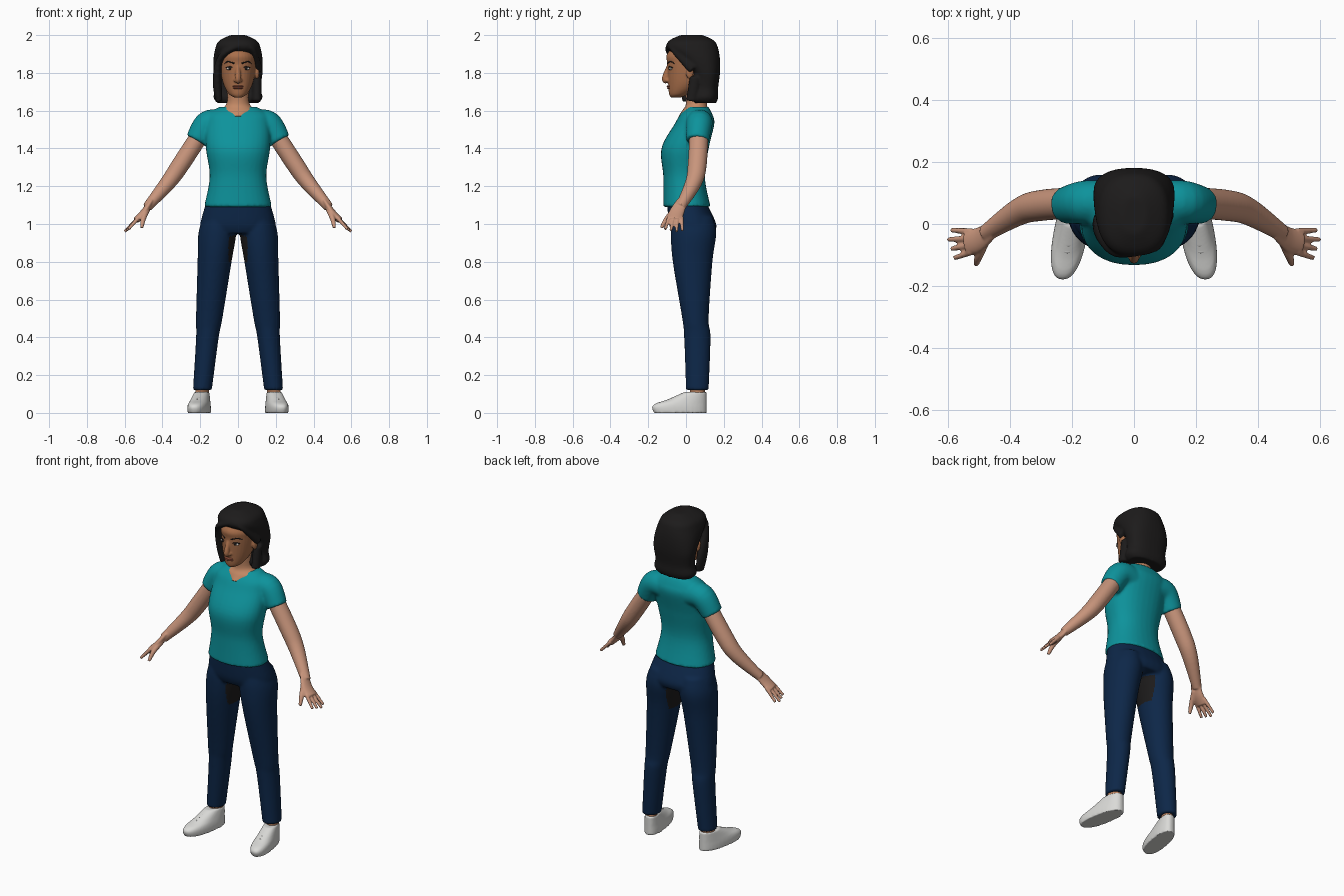
import bpy, bmesh, math
from mathutils import Vector, Matrix

if "Cube" in bpy.data.objects:
    bpy.data.objects.remove(bpy.data.objects["Cube"])


def material(name, *rgb):
    mat = bpy.data.materials.new(name)
    mat.use_nodes = True
    mat.diffuse_color = (*rgb, 1)
    mat.node_tree.nodes["Principled BSDF"].inputs["Base Color"].default_value = (*rgb, 1)
    return mat


ARM_SKIN = material("arm skin", .58, .3, .2)
FACE_SKIN = material("face skin", .4, .16, .07)
NECK_SKIN = material("neck skin", .55, .25, .13)
TEAL = material("teal cotton", .004, .29, .33)
NAVY = material("navy denim", .004, .02, .065)
BLACK = material("soft black", .012, .011, .011)
WHITE = material("shoe white", .7, .7, .68)
LACE = material("lace grey", .5, .5, .49)
EYE_WHITE = material("eye white", .65, .6, .55)
LIP = material("lip", .33, .09, .05)

SIDES = ((1, "left"), (-1, "right"))


def spline(rows, steps=6):
    """Smooth a list of number rows with Catmull-Rom interpolation."""
    knots = [Vector(row) for row in rows]
    last = len(knots) - 1
    smooth = []
    for i in range(last):
        before, start, end, after = (knots[min(max(i + k, 0), last)] for k in (-1, 0, 1, 2))
        start_slope, end_slope = (end - before) / 2, (after - start) / 2
        for k in range(steps):
            t = k / steps
            blend = t * t * (3 - 2 * t)
            smooth.append(start.lerp(end, blend) + start_slope * (t * (1 - t) ** 2)
                          - end_slope * (t * t * (1 - t)))
    return smooth + [knots[-1]]


def unit_ring(power=1, count=32):
    """Points of a circle; a power below one makes it boxier."""
    for i in range(count):
        angle = math.tau * i / count
        yield tuple(math.copysign(abs(v) ** power, v) for v in (math.cos(angle), math.sin(angle)))


def bridge(bm, rings):
    """Join rings of points into a closed skin."""
    loops = [[bm.verts.new(point) for point in ring] for ring in rings]
    for lower, upper in zip(loops, loops[1:]):
        for i in range(len(lower)):
            bm.faces.new((lower[i - 1], lower[i], upper[i], upper[i - 1]))
    bm.faces.new(loops[0])
    bm.faces.new(loops[-1])


def levels(bm, rows, centre=lambda y, z: 0, power=1):
    """Horizontal sections given as height, half width, front y, back y."""
    rings = []
    for z, width, front, back in spline(rows):
        ring = []
        for u, v in unit_ring(power):
            y = (front + back) / 2 + v * (back - front) / 2
            ring.append((centre(y, z) + width * u, y, z))
        rings.append(ring)
    bridge(bm, rings)


def tube(bm, rows, side=1, flat=1):
    """Sections across a path given as x, y, z, radius."""
    rows = spline(rows)
    points = [Vector((side * x, y, z)) for x, y, z, radius in rows]
    last = len(points) - 1
    rings = []
    for i, point in enumerate(points):
        along = (points[min(i + 1, last)] - points[max(i - 1, 0)]).normalized()
        wide = Vector((0, 1, 0))
        wide = (wide - along * along.dot(wide)).normalized()
        thin = along.cross(wide) * flat
        rings.append([point + (wide * u + thin * v) * rows[i][3] for u, v in unit_ring()])
    bridge(bm, rings)


def ball(bm, centre, size):
    bmesh.ops.create_uvsphere(bm, u_segments=24, v_segments=14, radius=1,
                              matrix=Matrix.Translation(centre) @ Matrix.Diagonal((*size, 1)))


def finish(name, bm, mat, voxel=0, smooth=3):
    """Make the object; with a voxel size, fuse its pieces into one skin."""
    bmesh.ops.recalc_face_normals(bm, faces=bm.faces)
    mesh = bpy.data.meshes.new(name)
    bm.to_mesh(mesh)
    bm.free()
    obj = bpy.data.objects.new(name, mesh)
    bpy.context.collection.objects.link(obj)
    if voxel:
        fuse = obj.modifiers.new("fuse", 'REMESH')
        fuse.mode, fuse.voxel_size = 'VOXEL', voxel
        soften = obj.modifiers.new("soften", 'SMOOTH')
        soften.factor, soften.iterations = .5, smooth
        depsgraph = bpy.context.evaluated_depsgraph_get()
        fused = bpy.data.meshes.new_from_object(obj.evaluated_get(depsgraph))
        obj.modifiers.clear()
        obj.data = fused
    obj.data.materials.clear()
    obj.data.materials.append(mat)
    obj.data.polygons.foreach_set("use_smooth", [True] * len(obj.data.polygons))
    return obj


# Shirt: torso and both sleeves
bm = bmesh.new()
levels(bm, [(1.09, .18, -.12, .13), (1.25, .15, -.12, .1), (1.4, .17, -.13, .12),
            (1.53, .17, -.06, .15), (1.58, .16, -.03, .14), (1.62, .1, .01, .12)], power=.9)
for side, label in SIDES:
    tube(bm, [(.08, .07, 1.53, .07), (.16, .07, 1.53, .07), (.22, .06, 1.44, .06)], side)
finish("shirt", bm, TEAL, voxel=.009)

# Trousers: hips and two leaning legs
bm = bmesh.new()
levels(bm, [(1.11, .17, -.1, .11), (1, .2, -.09, .16), (.95, .19, -.07, .15)], power=.9)
for side, label in SIDES:
    levels(bm, [(1.04, .08, -.07, .14), (.95, .1, -.08, .16), (.8, .09, -.07, .14),
                (.5, .07, -.02, .12), (.4, .06, -.01, .13), (.12, .05, 0, .12)],
           centre=lambda y, z: side * (.2 - z * .095))
trousers = finish("trousers", bm, NAVY, voxel=.009)

# Dark inner thigh panels
trousers.data.materials.append(BLACK)
for face in trousers.data.polygons:
    x, y, z = face.center
    faces_inward = face.normal.x * x < 0 and abs(face.normal.x) > .7
    if faces_inward and .8 < z < .95 and abs(x) < .05:
        face.material_index = 1

# Arms with hands
for side, label in SIDES:
    bm = bmesh.new()
    tube(bm, [(.17, .07, 1.52, .05), (.3, .06, 1.32, .05), (.37, .04, 1.22, .044),
              (.48, -.03, 1.09, .027)], side, flat=.95)
    tube(bm, [(.46, -.02, 1.12, .03), (.5, -.05, 1.06, .04), (.54, -.06, 1.02, .04)], side, flat=.45)
    for finger in range(4):
        root = Vector((.525, finger * .022 - .09, 1.035, .011))
        tip = Vector((.6 - abs(finger - 2) * .01, finger * .03 - .11, .96 + abs(finger - 2) * .006, .008))
        tube(bm, [root, tip], side)
    tube(bm, [(.48, -.05, 1.08, .017), (.5, -.1, 1.03, .014), (.51, -.13, .98, .009)], side)
    finish(label + "_arm", bm, ARM_SKIN, voxel=.005)

# Ankles, shoes and laces, with the toes turned out
for side, label in SIDES:
    def splay(y, z):
        return side * (.2 - y * .17)

    bm = bmesh.new()
    levels(bm, [(.05, .035, .02, .1), (.16, .035, .02, .1)], centre=splay)
    finish(label + "_ankle", bm, NECK_SKIN)

    bm = bmesh.new()
    levels(bm, [(0, .055, -.17, .11), (.03, .055, -.18, .11), (.05, .052, -.16, .11),
                (.07, .047, -.1, .11), (.11, .038, -.01, .11)], centre=splay, power=.85)
    finish(label + "_shoe", bm, WHITE, voxel=.006)

    bm = bmesh.new()
    for lace in range(4):
        y, z = lace * .022 - .09, lace * .009 + .07
        middle = abs(splay(y, z))
        tube(bm, [(middle + step * .025, y, z - abs(step) * .01, .005) for step in (-1, 0, 1)], side)
    finish(label + "_laces", bm, LACE)

# Neck flaring into the scooped neckline
bm = bmesh.new()
levels(bm, [(1.57, .04, -.04, .06), (1.6, .09, -.02, .11), (1.64, .06, 0, .11), (1.74, .06, -.01, .1)])
finish("neck", bm, NECK_SKIN)

# Head with nose and ears
bm = bmesh.new()
levels(bm, [(1.67, .02, -.08, -.03), (1.69, .05, -.09, .02), (1.75, .08, -.095, .1),
            (1.85, .095, -.1, .13), (1.9, .09, -.1, .13), (1.97, .04, -.04, .08)])
tube(bm, [(0, -.09, 1.84, .01), (0, -.11, 1.77, .018), (0, -.1, 1.75, .01)], flat=.9)
for side, label in SIDES:
    ball(bm, (side * .1, .02, 1.8), (.013, .02, .033))
    ball(bm, (side * .014, -.1, 1.76), (.01, .012, .009))
finish("head", bm, FACE_SKIN, voxel=.005, smooth=2)

# Eyes, lashes and brows
for side, label in SIDES:
    bm = bmesh.new()
    ball(bm, (side * .043, -.08, 1.823), (.019, .01, .008))
    finish(label + "_eye", bm, EYE_WHITE)

    bm = bmesh.new()
    ball(bm, (side * .043, -.085, 1.823), (.009, .008, .008))
    tube(bm, [(.024, -.09, 1.828, .004), (.043, -.087, 1.833, .004), (.064, -.072, 1.827, .004)], side, flat=.6)
    finish(label + "_iris_and_lashes", bm, BLACK)

    bm = bmesh.new()
    tube(bm, [(.02, -.097, 1.85, .004), (.05, -.08, 1.86, .004), (.07, -.06, 1.85, .003)], side)
    finish(label + "_brow", bm, BLACK)

# Upper and lower lip
bm = bmesh.new()
for height in (1.72, 1.729):
    ball(bm, (0, -.088, height), (.028, .014, .006))
finish("lips", bm, LIP)

# Hair: main bob, side-parted fringe and side locks
bm = bmesh.new()
levels(bm, [(2, .04, -.03, .09), (1.97, .1, -.09, .15), (1.93, .12, -.1, .17), (1.87, .13, -.03, .18),
            (1.8, .13, .03, .18), (1.72, .12, .04, .17), (1.67, .13, .03, .17), (1.64, .11, .04, .16)],
       power=.82)
tube(bm, [(.03, -.08, 1.95, .02), (-.05, -.08, 1.92, .03), (-.1, -.04, 1.86, .03),
          (-.11, 0, 1.75, .04), (-.1, .01, 1.65, .03)], flat=.6)
tube(bm, [(.03, -.08, 1.95, .02), (.08, -.06, 1.92, .02), (.11, .04, 1.82, .03)], flat=.7)
tube(bm, [(.1, .05, 1.78, .03), (.1, .03, 1.65, .03)], flat=.8)
finish("hair", bm, BLACK, voxel=.008)
